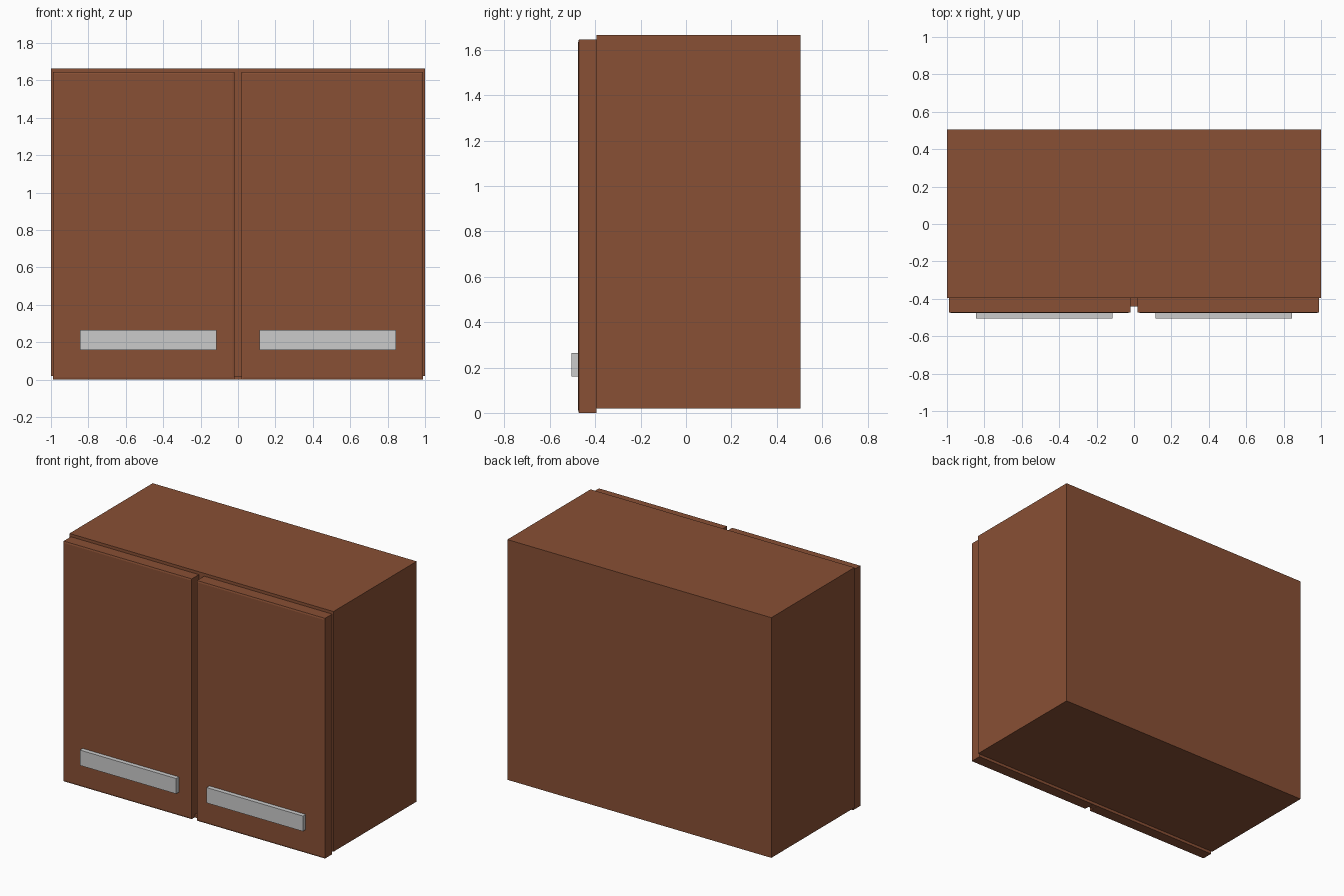
import bpy, bmesh
from mathutils import Vector

if "Cube" in bpy.data.objects:
    bpy.data.objects.remove(bpy.data.objects["Cube"])

wood = bpy.data.materials.new("brown_wood")
wood.diffuse_color = (0.25, 0.08, 0.035, 1)
wood.use_nodes = True
wood.node_tree.nodes["Principled BSDF"].inputs["Base Color"].default_value = wood.diffuse_color


def box(name, lo, hi, mat=None, border=0.0):
    """Axis-aligned box; border adds a shallow raised field on the front face."""
    lo, hi = Vector(lo), Vector(hi)
    bm = bmesh.new()
    bmesh.ops.create_cube(bm, size=1)
    bmesh.ops.scale(bm, vec=hi - lo, verts=bm.verts)
    bmesh.ops.translate(bm, vec=(lo + hi) / 2, verts=bm.verts)
    if border:
        bm.normal_update()
        front = min(bm.faces, key=lambda f: f.calc_center_median().y)
        bmesh.ops.inset_region(bm, faces=[front], thickness=border, depth=0.003)
    mesh = bpy.data.meshes.new(name)
    bm.to_mesh(mesh)
    bm.free()
    if mat:
        mesh.materials.append(mat)
    obj = bpy.data.objects.new(name, mesh)
    bpy.context.collection.objects.link(obj)
    return obj


# Cabinet carcass
box("cabinet_body", (-1, -0.395, 0.02), (1, 0.505, 1.665), wood)

# Small filler at the foot of the gap between the doors
box("bottom_filler", (-0.019, -0.44, 0.0), (0.019, -0.395, 0.02), wood)

# Doors hang slightly below the body, each with a flat bar handle
for side, s in (("left", -1), ("right", 1)):
    def span(a, b):
        return sorted((s * a, s * b))
    x0, x1 = span(0.02, 0.99)
    box(side + "_door", (x0, -0.472, 0.0), (x1, -0.395, 1.645), wood, border=0.015)
    x0, x1 = span(0.115, 0.845)
    box(side + "_handle", (x0, -0.505, 0.16), (x1, -0.474, 0.265))
